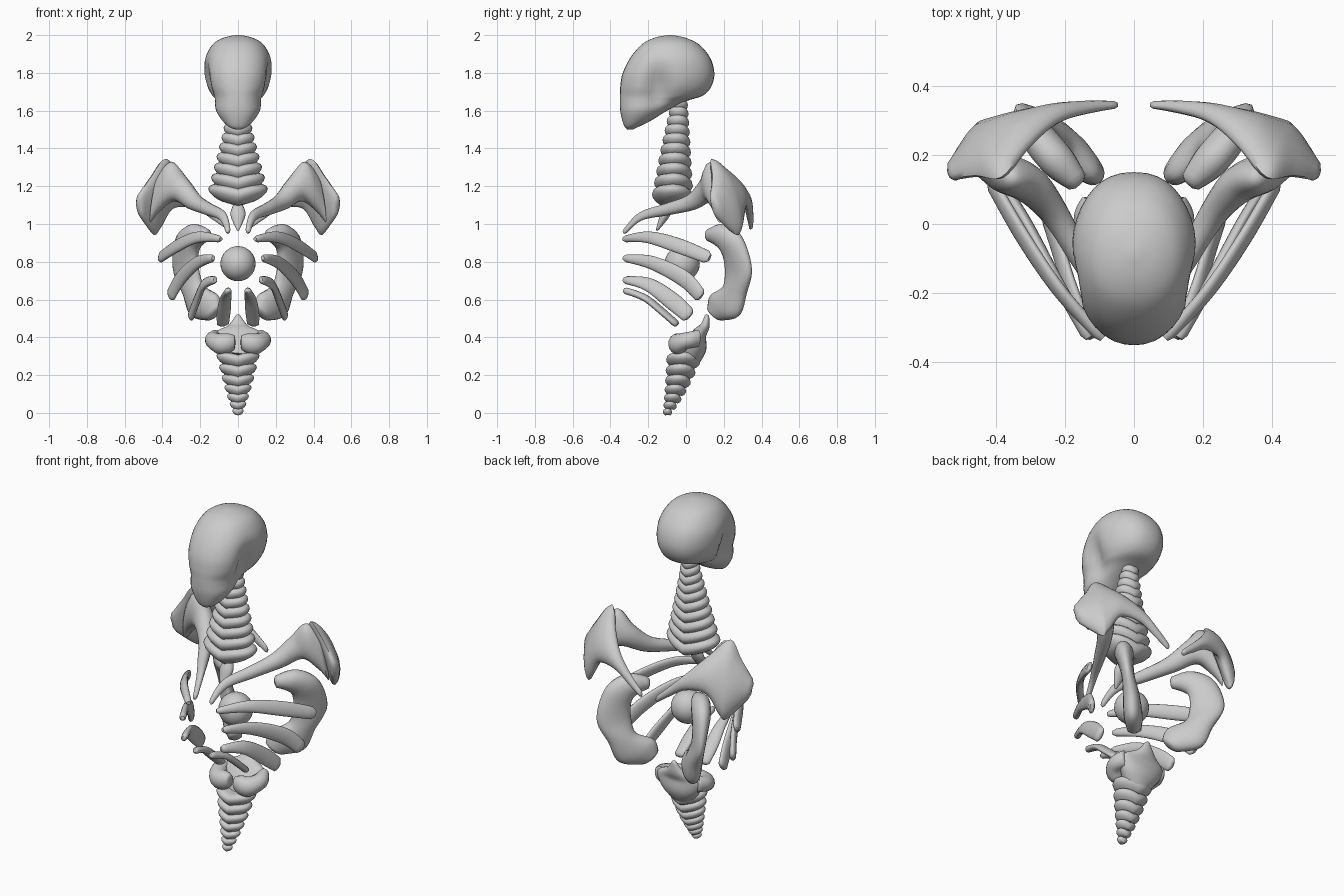
import bpy, bmesh, math
from mathutils import Vector as V

if "Cube" in bpy.data.objects:
    bpy.data.objects.remove(bpy.data.objects["Cube"])


def finish(name, rings, mirror=False, smooth=60):
    """Skin closed rings of points into a capped, smooth mesh."""
    bm = bmesh.new()
    vr = [[bm.verts.new(p) for p in r] for r in rings]
    n = len(vr[0])
    for a, b in zip(vr, vr[1:]):
        for i in range(n):
            bm.faces.new((a[i], a[(i + 1) % n], b[(i + 1) % n], b[i]))
    bm.faces.new(vr[0])
    bm.faces.new(vr[-1])
    bmesh.ops.recalc_face_normals(bm, faces=bm.faces)
    me = bpy.data.meshes.new(name)
    bm.to_mesh(me)
    bm.free()
    ob = bpy.data.objects.new(name, me)
    bpy.context.collection.objects.link(ob)
    if mirror:
        ob.modifiers.new("mirror", 'MIRROR').use_mirror_merge = False
    bpy.ops.object.select_all(action='DESELECT')
    ob.select_set(True)
    bpy.context.view_layer.objects.active = ob
    bpy.ops.object.shade_smooth_by_angle(angle=math.radians(smooth))
    return ob


def spline(rows, steps=6):
    """Catmull-Rom resampling of rows of numbers."""
    out = []
    for i in range(len(rows) - 1):
        p = [rows[max(0, min(len(rows) - 1, i + k))] for k in (-1, 0, 1, 2)]
        for s in range(steps):
            t = s / steps
            out.append([0.5 * (2 * b + (c - a) * t + (2 * a - 5 * b + 4 * c - d) * t * t
                               + (3 * b - a - 3 * c + d) * t ** 3) for a, b, c, d in zip(*p)])
    return out + [list(rows[-1])]


def ribbon(name, rows, mirror=True, seg=16, bow=0.0):
    """Loft elliptic sections; each row is edge A xyz, edge B xyz, half thickness."""
    rows = spline(rows)
    mids = [(V(r[:3]) + V(r[3:6])) / 2 for r in rows]
    rings, last = [], len(rows) - 1
    for i, r in enumerate(rows):
        w = (V(r[3:6]) - V(r[:3])) / 2
        n = (mids[min(i + 1, last)] - mids[max(i - 1, 0)]).cross(w).normalized()
        k = 0.6 if i in (0, last) else 1
        c = mids[i]
        ring = []
        for j in range(seg):
            a = 2 * math.pi * j / seg
            p = c + w * math.cos(a) * k + n * r[6] * math.sin(a) * k
            p.y += bow * math.sin(a) ** 2 * w.length
            ring.append(p)
        rings.append(ring)
    return finish(name, rings, mirror)


# skull: stacked slices (z, front y, back y, half width) with hollow temples
slices = [(2.0, -.10, -.07, .015), (1.985, -.17, 0, .08), (1.95, -.235, .07, .135), (1.88, -.295, .128, .174),
          (1.8, -.335, .15, .182), (1.73, -.348, .135, .17), (1.68, -.35, .09, .146), (1.65, -.35, .0, .132),
          (1.6, -.348, -.1, .118), (1.55, -.338, -.18, .085), (1.515, -.325, -.25, .05), (1.5, -.31, -.28, .015)]
rings = []
for z, f, b, h in spline(slices, 4):
    ring = []
    for j in range(40):
        a = 2 * math.pi * j / 40
        y = (f + b) / 2 + (b - f) / 2 * math.sin(a)
        x = h * math.copysign(abs(math.cos(a)) ** 0.85, math.cos(a))
        x *= 1 - 0.3 * math.exp(-((y + .15) / .06) ** 2 - ((z - 1.72) / .11) ** 2)
        ring.append((x, y, z))
    rings.append(ring)
finish("skull", rings)


def vertebra(name, y, z, hw, hd, hh, chev=0.3):
    """Sharp-rimmed disc bent into a chevron, with a raised front lip."""
    rings = []
    for k in range(9):
        t = -math.pi / 2 + math.pi * (k + .15) / 8.3
        rad = 0.5 + 0.5 * math.cos(t) ** 1.3
        ring = []
        for j in range(28):
            a = 2 * math.pi * j / 28
            x, yy = hw * rad * math.cos(a), hd * rad * math.sin(a)
            lip = -.25 * min(0, yy + hd * .4)
            ring.append((x, y + yy, z + hh * math.sin(t) + chev * (abs(x) - hw * .5) + lip))
        rings.append(ring)
    finish(name, rings)


# neck, growing downwards
z = 1.635
for i in range(10):
    t = i / 9
    vertebra(f"neck_vertebra_{i}", -.035 - .035 * t, z, .05 + .108 * t ** 1.3, .045 + .065 * t, .03 + .016 * t)
    z -= .044 + .019 * t

# tail, shrinking downwards
z = .285
for i in range(7):
    t = i / 6
    vertebra(f"tail_vertebra_{i}", -.015 - .083 * t, z, .114 - .084 * t, .09 - .066 * t, .037 - .021 * t)
    z -= .058 - .028 * t

# small spike below the neck
ribbon("neck_spike", [(-.02, -.08, 1.11, .02, -.08, 1.11, .02), (-.04, -.11, 1.05, .04, -.11, 1.05, .025),
                      (-.006, -.155, .965, .006, -.155, .965, .006)], False)

# collar bones widening into the shoulder blades
ribbon("collar_bone", [(.04, -.33, .965, .06, -.33, .945, .012), (.065, -.24, 1.06, .095, -.24, 1.02, .018),
                       (.135, -.1, 1.105, .175, -.1, 1.05, .03), (.2, .02, 1.15, .26, .04, 1.08, .04),
                       (.27, .1, 1.24, .34, .13, 1.12, .055), (.35, .13, 1.33, .42, .17, 1.06, .055),
                       (.43, .17, 1.26, .47, .18, 1.0, .03)])

# shoulder blades with a spur reaching back to the centre
ribbon("shoulder_blade", [(.045, .342, 1.0, .05, .342, .965, .01), (.12, .335, 1.07, .13, .335, 1.02, .018),
                          (.22, .3, 1.17, .23, .33, 1.08, .026), (.31, .22, 1.27, .35, .31, 1.08, .035),
                          (.385, .135, 1.345, .42, .29, .97, .04), (.46, .14, 1.25, .45, .26, .945, .04),
                          (.535, .13, 1.14, .525, .15, 1.05, .025)], bow=.15)


# ribs: path points, half width and flat-side normal
def rib(name, path, hw, normal):
    pts, n, rows = [V(p) for p in path], V(normal), []
    for i, p in enumerate(pts):
        t = pts[min(i + 1, len(pts) - 1)] - pts[max(i - 1, 0)]
        w = t.cross(n).normalized() * hw * (.45, .85, 1.05, .9)[i]
        rows.append((*(p + w), *(p - w), .018))
    ribbon(name, rows)


rib("rib_1", [(.09, -.33, .92), (.21, -.2, .93), (.32, -.04, .885), (.415, .125, .82)], .038, (.8, -.5, .35))
rib("rib_2", [(.13, -.33, .82), (.215, -.18, .795), (.305, -.01, .71), (.36, .08, .615)], .042, (.72, -.62, .15))
rib("rib_3", [(.12, -.33, .705), (.18, -.2, .68), (.22, -.07, .59), (.25, .02, .51)], .044, (.6, -.55, .5))
rib("rib_4", [(.05, -.33, .65), (.065, -.22, .61), (.075, -.13, .54), (.08, -.045, .465)], .036, (.2, .3, 1))

# curved rear plates, C-shaped in side view: outer y z, inner y z, thickness
arc = [(.11, .97, .12, .91, .03), (.19, 1.0, .16, .89, .05), (.275, .95, .19, .86, .05),
       (.325, .85, .205, .81, .04), (.345, .74, .21, .74, .035), (.315, .63, .2, .67, .045),
       (.275, .51, .135, .625, .05), (.17, .488, .12, .555, .035)]


def fx(y, z):
    return .075 + (y - .1) * .95 + .08 * max(0, (z - .6) / .4)


ribbon("rear_plate", [(fx(a, b), a, b, fx(c, d), c, d, t) for a, b, c, d, t in arc])

# floating ball in the chest
bpy.ops.mesh.primitive_uv_sphere_add(segments=32, ring_count=16, radius=.093, location=(0, -.02, .79))
bpy.context.object.name = "heart_ball"
bpy.ops.object.shade_smooth_by_angle()

# pelvis: pointed back plate, side wings and front lobes
ribbon("pelvis_back", [(-.01, .112, .52, .01, .112, .52, .01), (-.055, .1, .46, .055, .1, .46, .025),
                       (-.135, .07, .415, .135, .07, .415, .04), (-.125, .045, .35, .125, .045, .35, .065),
                       (-.07, .01, .28, .07, .01, .28, .06)], False, 24)
ribbon("pelvis_lobe", [(.015, -.05, .41, .015, -.05, .34, .025), (.05, -.05, .42, .05, -.045, .315, .045),
                       (.1, -.04, .42, .095, -.03, .31, .052), (.14, .02, .43, .12, .01, .34, .045),
                       (.125, .075, .44, .11, .07, .35, .03)])
